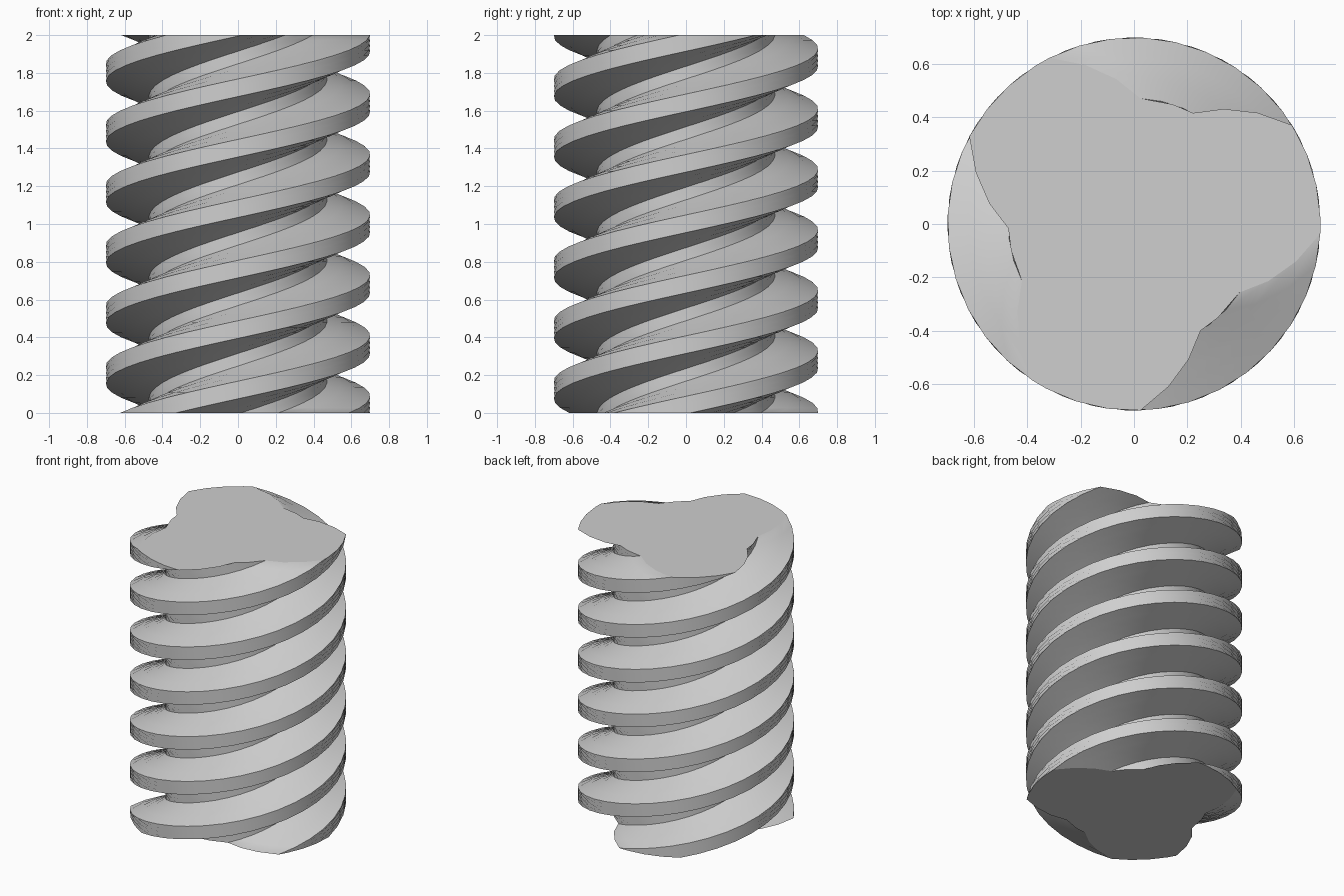
import bpy
import bmesh
from math import radians, cos, sin

cube = bpy.data.objects.get("Cube")
if cube:
    bpy.data.objects.remove(cube, do_unlink=True)

STARTS = 3            # separate threads around the shaft
HEIGHT = 2.0
ROWS = 75
STEP = 10             # twist per row in degrees
CREST, ROOT = 0.70, 0.472

# One thread of the cross-section: (angle in degrees, radius)
flank = (CREST - ROOT) / 3
tooth = [(-3, CREST), (2, CREST), (12, CREST), (22, CREST), (32, CREST),
         (42, CREST - flank), (52, CREST - 2 * flank), (62, ROOT),
         (72, ROOT), (87, ROOT), (97, CREST - 2 * flank), (107, CREST - flank)]
section = [(a + s * 360 / STARTS, r) for s in range(STARTS) for a, r in tooth]

# Steel material
steel = bpy.data.materials.new("light grey metal")
steel.use_nodes = True
colour = (0.62, 0.62, 0.62, 1)
steel.diffuse_color = colour
steel.node_tree.nodes["Principled BSDF"].inputs["Base Color"].default_value = colour

# Worm screw: the section is stacked downward from the top while it twists back
bm = bmesh.new()
rings = []
for row in range(ROWS + 1):
    twist = -STEP * row
    z = HEIGHT * (1 - row / ROWS)
    rings.append([bm.verts.new((r * cos(radians(a + twist)),
                                r * sin(radians(a + twist)), z))
                  for a, r in section])
n = len(section)
for high, low in zip(rings, rings[1:]):
    for i in range(n):
        j = (i + 1) % n
        bm.faces.new((low[i], low[j], high[j], high[i]))

# Flat ends, each with a narrow rim
ends = [bm.faces.new(rings[0]), bm.faces.new(rings[-1][::-1])]
bmesh.ops.inset_individual(bm, faces=ends, thickness=0.04)

mesh = bpy.data.meshes.new("worm_screw")
bm.to_mesh(mesh)
bm.free()
mesh.materials.append(steel)
worm = bpy.data.objects.new("worm_screw", mesh)
bpy.context.collection.objects.link(worm)

bpy.ops.object.select_all(action='DESELECT')
worm.select_set(True)
bpy.context.view_layer.objects.active = worm
bpy.ops.object.shade_smooth_by_angle(angle=radians(30))
